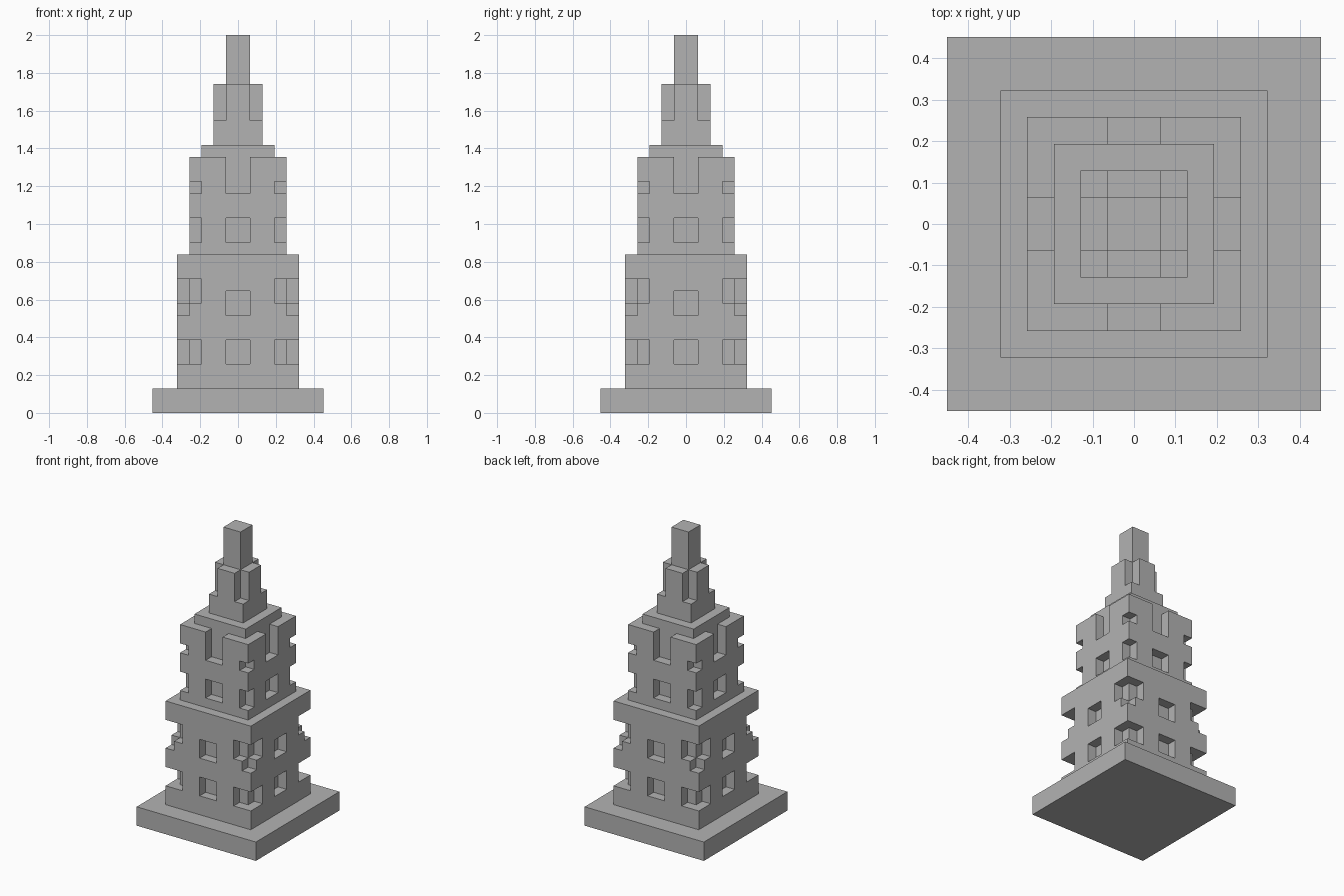
import bpy
import bmesh
from mathutils import Matrix, Vector

cube = bpy.data.objects.get("Cube")
if cube:
    bpy.data.objects.remove(cube, do_unlink=True)

U = 2 / 31      # one block of the building grid
OUT = 0.5       # how far cutters reach past the walls

stone = bpy.data.materials.new("grey_stone")
stone.use_nodes = True
grey = (0.45, 0.45, 0.45, 1)
stone.diffuse_color = grey
stone.node_tree.nodes["Principled BSDF"].inputs["Base Color"].default_value = grey


def box(name, low, high):
    """Axis-aligned box given in grid blocks."""
    low, high = Vector(low) * U, Vector(high) * U
    bm = bmesh.new()
    place = Matrix.Translation((low + high) / 2) @ Matrix.Diagonal((*(high - low), 1))
    bmesh.ops.create_cube(bm, size=1, matrix=place)
    mesh = bpy.data.meshes.new(name)
    bm.to_mesh(mesh)
    bm.free()
    mesh.materials.append(stone)
    obj = bpy.data.objects.new(name, mesh)
    bpy.context.collection.objects.link(obj)
    return obj


def tier(name, half, bottom, top):
    return box(name, (-half, -half, bottom), (half, half, top))


def cut(target, low, high):
    """Subtract one box from the target and bake the result."""
    cutter = box("cutter", low, high)
    cutter.hide_render = True
    mod = target.modifiers.new("cut", 'BOOLEAN')
    mod.operation = 'DIFFERENCE'
    mod.solver = 'EXACT'
    mod.object = cutter
    bpy.context.view_layer.update()
    graph = bpy.context.evaluated_depsgraph_get()
    baked = bpy.data.meshes.new_from_object(target.evaluated_get(graph))
    target.modifiers.clear()
    target.data = baked
    bpy.data.objects.remove(cutter, do_unlink=True)


def mirrored_cut(target, xs, ys, bottom, top):
    """Cut the same footprint in all four quadrants."""
    for sx in (-1, 1):
        for sy in (-1, 1):
            x, y = sorted(sx * v for v in xs), sorted(sy * v for v in ys)
            cut(target, (x[0], y[0], bottom), (x[1], y[1], top))


def windows(target, half, bottom, top):
    """One recess in the middle of each wall."""
    for s in (-1, 1):
        a, b = sorted((s * (half - 1), s * (half + OUT)))
        cut(target, (-1, a, bottom), (1, b, top))
        cut(target, (a, -1, bottom), (b, 1, top))


def corners(target, half, bottom, top, width=1):
    """Notch one block deep that wraps around each corner."""
    deep, wide = (half - 1, half + OUT), (half - width, half + OUT)
    mirrored_cut(target, wide, deep, bottom, top)
    if width > 1:
        mirrored_cut(target, deep, wide, bottom, top)


# Plinth
tier("base_plinth", 7, 0, 2)

# Lower tier: two rows of windows, wrapped corner windows
lower = tier("lower_tier", 5, 2, 13)
for z in (4, 8):
    windows(lower, 5, z, z + 2)
corners(lower, 5, 4, 6, width=2)
corners(lower, 5, 9, 11, width=2)
corners(lower, 5, 8, 9.5)

# Middle tier: windows, open slots at the top, small corner notches
middle = tier("middle_tier", 4, 13, 21)
windows(middle, 4, 14, 16)
windows(middle, 4, 18, 21 + OUT)
corners(middle, 4, 14, 16)
corners(middle, 4, 18, 19)
tier("middle_tier_cap", 3, 21, 22)

# Upper tier with cut-away corners, and the spire
upper = tier("upper_tier", 2, 22, 27)
corners(upper, 2, 24, 27 + OUT)
tier("spire", 1, 27, 31)
